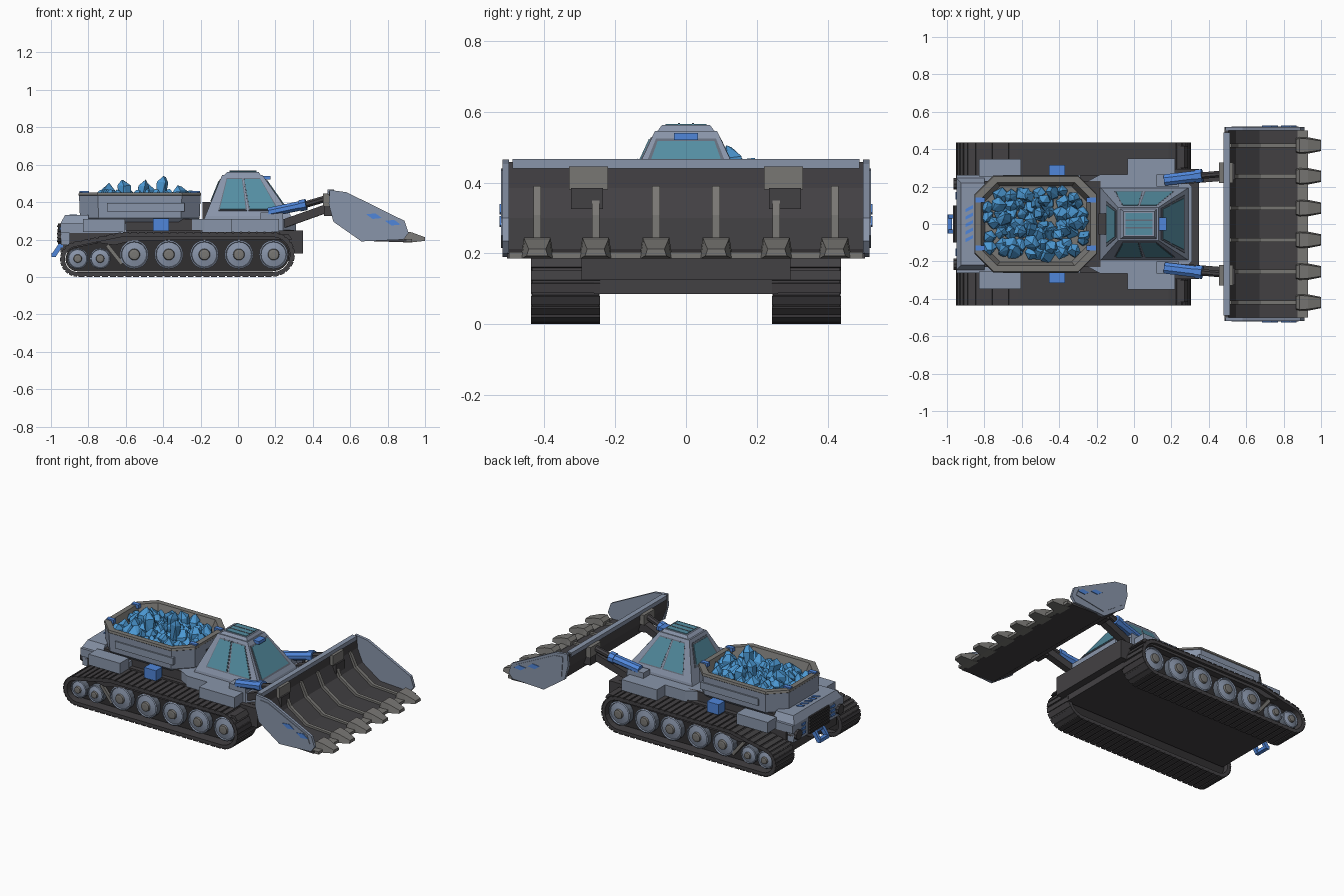
import bpy, bmesh, math, random
from mathutils import Vector as V

if "Cube" in bpy.data.objects:
    bpy.data.objects.remove(bpy.data.objects["Cube"])

random.seed(4)


def paint(name, rgb):
    m = bpy.data.materials.new(name)
    m.diffuse_color = (*rgb, 1)
    m.use_nodes = True
    m.node_tree.nodes["Principled BSDF"].inputs["Base Color"].default_value = m.diffuse_color
    return m


STEEL = paint("blue grey paint", (.25, .30, .40))
DARK = paint("dark metal", (.055, .052, .056))
BLACK = paint("black rubber", (.03, .028, .03))
TAN = paint("worn grey metal", (.19, .185, .175))
BLUE = paint("bright blue paint", (.08, .24, .70))
ORE = paint("blue crystal", (.07, .31, .64))
GLASS = paint("teal glass", (.09, .27, .36))
FRAME = paint("slate trim", (.13, .155, .20))


def finish(name, bm, mats):
    bmesh.ops.recalc_face_normals(bm, faces=bm.faces)
    me = bpy.data.meshes.new(name)
    bm.to_mesh(me)
    bm.free()
    for m in mats:
        me.materials.append(m)
    ob = bpy.data.objects.new(name, me)
    bpy.context.collection.objects.link(ob)
    return ob


def loft(name, rings, mats, bands=None, caps=True, closed=False):
    """Skin a list of equal rings; bands gives the material slot of each strip."""
    bm = bmesh.new()
    vs = [[bm.verts.new(p) for p in r] for r in rings]
    n, count = len(rings[0]), len(rings) - (0 if closed else 1)
    for k in range(count):
        a, b = vs[k], vs[(k + 1) % len(vs)]
        for i in range(n):
            f = bm.faces.new((a[i], a[(i + 1) % n], b[(i + 1) % n], b[i]))
            f.material_index = bands[k] if bands else 0
    if caps and not closed:
        bm.faces.new(vs[0][::-1])
        bm.faces.new(vs[-1]).material_index = bands[-1] if bands else 0
    return finish(name, bm, mats)


def rect(x0, x1, y0, y1, z):
    return [(x0, y0, z), (x1, y0, z), (x1, y1, z), (x0, y1, z)]


def box(name, x, y, z, mat):
    return loft(name, [rect(*x, *y, z[0]), rect(*x, *y, z[1])], [mat])


def prism(name, pts, y0, y1, mat):
    return loft(name, [[(x, y, z) for x, z in pts] for y in (y0, y1)], [mat])


def beam(name, p, q, w, h, mat, sides=4):
    p, q = V(p), V(q)
    d = (q - p).normalized()
    side = d.cross(V((0, 0, 1)) if abs(d.z) < .95 else V((1, 0, 0))).normalized()
    up = side.cross(d)
    k = 1 / math.cos(math.pi / sides) / 2
    ang = [math.tau * (i + .5) / sides for i in range(sides)]
    off = [side * w * k * math.cos(a) + up * h * k * math.sin(a) for a in ang]
    return loft(name, [[p + o for o in off], [q + o for o in off]], [mat])


def panel(name, quad, u0, u1, v0, v1, mat, t=.004):
    """Thin plate lying on a quad given as bottom-left, bottom-right, top-right, top-left."""
    a, b, c, d = map(V, quad)
    at = lambda u, v: a.lerp(b, u).lerp(d.lerp(c, u), v)
    ring = [at(u0, v0), at(u1, v0), at(u1, v1), at(u0, v1)]
    n = (b - a).cross(d - a).normalized() * t
    return loft(name, [[p - n * .2 for p in ring], [p + n for p in ring]], [mat])


def wheel(name, x, z, r, y, s):
    def ring(rad, dy):
        return [(x + rad * math.cos(math.tau * i / 20), s * (y + dy), z + rad * math.sin(math.tau * i / 20))
                for i in range(20)]
    loft(name, [ring(r, -.04), ring(r, 0), ring(r * .9, .004), ring(r * .86, -.004), ring(r * .4, .004),
                ring(r * .36, .016), ring(r * .2, .018)],
         [FRAME, STEEL, TAN], [0, 1, 1, 1, 2, 2])


def track_outline(o):
    """Track side profile, shrunk inward by o."""
    arc = lambda cx, cz, r, a0, a1: [(cx + (r - o) * math.cos(math.radians(a0 + (a1 - a0) * i / 10)),
                                      cz + (r - o) * math.sin(math.radians(a0 + (a1 - a0) * i / 10)))
                                     for i in range(11)]
    return arc(.185, .12, .12, -90, 90) + [(-.62, .24 - o)] + arc(-.857, .095, .095, 108, 270)


# Tracks, road wheels and fender boxes
for s in (1, -1):
    outer, inner = track_outline(.006), track_outline(.026)
    at = lambda pts, y: [(x, s * y, z) for x, z in pts]
    loft("track_belt", [at(outer, .245), at(outer, .435), at(inner, .435), at(inner, .245)], [DARK], closed=True)
    prism("track_frame", track_outline(.03), s * .275, s * .375, BLACK)
    prism("track_cover", [(-.80, .19), (-.62, .228), (.27, .228), (.29, .20), (.22, .20), (-.56, .195), (-.66, .17)],
          s * .3, s * .418, DARK)
    path = track_outline(.003)
    for (x0, z0), (x1, z1) in zip(path, path[1:] + path[:1]):
        length = math.hypot(x1 - x0, z1 - z0)
        n = max(1, round(length / .042))
        for i in range(n):
            e = lambda t: (x0 + (x1 - x0) * t, s * .34, z0 + (z1 - z0) * t)
            beam("track_shoe", e((i + .12) / n), e((i + .88) / n), .194, .006, DARK)
    for x in (-.555, -.37, -.18, .005, .19):
        wheel("road_wheel", x, .12, .077, .412, s)
    for x in (-.857, -.737):
        wheel("rear_wheel", x, .098, .056, .412, s)
    beam("tension_strut", (-.70, s * .4, .17), (-.62, s * .4, .07), .02, .02, TAN)

    box("front_fender_box", (-.035, .22), (s * .255, s * .35), (.24, .31), STEEL)
    box("rear_fender_box", (-.83, -.605), (s * .255, s * .348), (.24, .31), STEEL)
    box("side_tank", (-.455, -.37), (s * .25, s * .315), (.245, .312), BLUE)
    box("side_deck", (-.95, -.60), (s * .16, s * .262), (.235, .285), STEEL)

# Hull between the tracks
box("hull", (-.90, .30), (-.26, .26), (.085, .25), DARK)
box("hull_nose", (.22, .347), (-.295, .295), (.125, .248), DARK)
box("under_bed", (-.84, -.18), (-.23, .23), (.24, .31), DARK)
loft("front_deck", [[(-.30, -.20, z), (-.18, -.265, z), (.24, -.265, z), (.31, -.2, z),
                     (.31, .2, z), (.24, .265, z), (-.18, .265, z), (-.30, .2, z)] for z in (.24, .31)], [STEEL])

# Rear engine block with grille, slats, stripes and tow hook
loft("engine_block", [rect(-.945, -.80, -.245, .245, .17), rect(-.95, -.80, -.245, .245, .285),
                      rect(-.925, -.80, -.22, .22, .33)], [STEEL])
box("engine_grille", (-.962, -.94), (-.10, .10), (.175, .285), BLACK)
for i in range(5):
    box("grille_bar", (-.967, -.955), (-.10, .10), (.188 + i * .02, .194 + i * .02), DARK)
    y = -.085 + i * .04
    loft("deck_stripe", [[(-.90, y - .012, z), (-.862, y + .008, z), (-.862, y + .026, z), (-.90, y + .006, z)]
                         for z in (.329, .334)], [BLUE])
for s in (1, -1):
    for i in range(3):
        box("rear_slat", (-.955, -.94), (s * .13, s * .17), (.195 + i * .028, .21 + i * .028), BLUE)
    beam("exhaust", (-.965, s * .215, .215), (-.90, s * .215, .215), .06, .06, DARK, 10)
    beam("hook_side", (-.945, s * .04, .175), (-.985, s * .04, .115), .02, .025, BLUE)
for x, z in ((-.948, .168), (-.985, .117)):
    beam("hook_bar", (x, -.05, z), (x, .05, z), .025, .022, BLUE)
box("hook_mount", (-.95, -.90), (-.05, .05), (.13, .18), DARK)


# Hopper
def octo(hx, hy, c, z, cx=-.525):
    q = [(hx, hy - c), (hx - c, hy), (c - hx, hy), (-hx, hy - c), (-hx, c - hy), (c - hx, -hy), (hx - c, -hy), (hx, c - hy)]
    return [(cx + x, y, z) for x, y in q]


loft("hopper", [octo(.30, .23, .09, .295), octo(.32, .25, .10, .315), octo(.325, .255, .10, .435),
                octo(.328, .258, .10, .438), octo(.325, .255, .10, .452), octo(.292, .222, .085, .452),
                octo(.272, .202, .08, .39)], [STEEL, TAN, DARK], [0, 0, 1, 1, 1, 1])
for s in (1, -1):
    box("hopper_side_panel", (-.70, -.285), (s * .24, s * .262), (.35, .395), STEEL)
    for x in (-.822, -.228):
        box("hopper_clip", (x - .025, x + .025), (s * .115, s * .142), (.435, .46), BLUE)

# Crystal load: faceted chunks
bm = bmesh.new()
spots = [(-.77 + i * .054, -.16 + j * .053) for i in range(10) for j in range(7)]
spots = [p for p in spots if abs(p[0] + .525) + abs(p[1]) < .36]
peaks = [(-.70, .02, .505), (-.60, -.04, .525), (-.52, .06, .525), (-.42, -.05, .545), (-.31, .0, .495), (-.47, .13, .51)]
rocks = [(x + random.uniform(-.015, .015), y + random.uniform(-.015, .015), random.uniform(.44, .475)) for x, y in spots]
for x, y, top in rocks + peaks:
    r = random.uniform(.032, .045)
    lean = V((random.uniform(-.03, .03), random.uniform(-.03, .03), 0))
    turn = random.random() * 6
    pts = []
    for k, (h, w) in enumerate(((.38, .8), (top - .035, 1.0), (top, .3))):
        for i in range(5 if k < 2 else 2):
            a = turn + k * .3 + math.tau * (i + random.uniform(-.2, .2)) / (5 if k < 2 else 2)
            pts.append(bm.verts.new(V((x + w * r * math.cos(a), y + w * r * math.sin(a),
                                       h + random.uniform(-.012, 0))) + lean * (k / 2)))
    out = bmesh.ops.convex_hull(bm, input=pts)
    bmesh.ops.delete(bm, geom=list({v for v in out["geom_interior"] + out["geom_unused"]
                                    if isinstance(v, bmesh.types.BMVert)}), context='VERTS')
finish("crystal_load", bm, [ORE])

# Cab with glazed panels
low, high = rect(-.175, .285, -.19, .19, .325), rect(-.085, .13, -.088, .088, .545)
loft("cab", [rect(-.185, .295, -.195, .195, .30), low, high], [STEEL])
faces = [[low[i], low[(i + 1) % 4], high[(i + 1) % 4], high[i]] for i in range(4)]
for f, u in ((0, 0), (2, 1)):
    for a, b in ((.15, .48), (.53, .88)):
        panel("side_trim", faces[f], abs(u - a + .015), abs(u - b - .015), .13, .92, FRAME, .003 if not u else -.003)
        panel("side_window", faces[f], abs(u - a), abs(u - b), .16, .89, GLASS, .006 if not u else -.006)
panel("windshield_trim", faces[1], .07, .93, .10, .90, FRAME, .003)
panel("windshield", faces[1], .11, .89, .14, .86, GLASS, .006)
panel("rear_window_trim", faces[3], .12, .88, .3, .9, FRAME, .003)
panel("rear_window", faces[3], .17, .83, .36, .85, GLASS, .006)
loft("cab_roof", [rect(-.08, .125, -.085, .085, .54), rect(-.055, .11, -.068, .068, .562)], [STEEL])
box("roof_window", (-.045, .10), (-.058, .058), (.56, .566), GLASS)
for y in (-.02, .02):
    box("roof_window_bar", (-.045, .10), (y - .003, y + .003), (.56, .568), FRAME)
box("roof_lamp", (.13, .175), (-.034, .034), (.52, .54), BLUE)
box("cab_rear_vent", (-.19, -.15), (-.055, .055), (.31, .40), DARK)

# Loader arms and hydraulic cylinders
for s in (1, -1):
    beam("lift_arm", (.19, s * .23, .265), (.50, s * .255, .375), .045, .045, DARK)
    beam("cylinder", (.165, s * .235, .345), (.355, s * .258, .385), .06, .05, BLUE, 8)
    beam("cylinder_cap", (.33, s * .255, .38), (.365, s * .259, .387), .07, .06, BLUE, 8)
    beam("piston_rod", (.355, s * .258, .385), (.49, s * .27, .425), .035, .035, DARK, 8)
    box("arm_bracket", (.12, .24), (s * .20, s * .265), (.30, .345), STEEL)
    box("bucket_bracket", (.455, .53), (s * .22, s * .33), (.38, .445), TAN)
    box("bucket_pivot", (.46, .54), (s * .235, s * .325), (.325, .385), DARK)

# Bucket shell, rim, cheeks, ribs and teeth
prism("bucket_shell", [(.485, .458), (.487, .38), (.52, .295), (.66, .193), (.90, .185), (.90, .20), (.67, .213),
                       (.545, .30), (.508, .385), (.505, .458)], -.505, .505, DARK)
box("bucket_top_rim", (.478, .512), (-.49, .49), (.44, .467), STEEL)
box("bucket_lip", (.875, .93), (-.50, .50), (.186, .204), TAN)
cheek = [(.49, .465), (.58, .453), (.89, .30), (.912, .235), (.885, .20), (.66, .19), (.51, .295), (.485, .39)]
for s in (1, -1):
    prism("bucket_cheek", cheek, s * .50, s * .518, STEEL)
    prism("cheek_plate", [(.52, .44), (.58, .435), (.86, .30), (.88, .25), (.67, .215), (.53, .31)],
          s * .517, s * .522, STEEL)
    for x, z in ((.685, .335), (.785, .30)):
        prism("cheek_mark", [(x, z), (x + .05, z + .005), (x + .085, z - .02), (x + .035, z - .025)],
              s * .521, s * .526, BLUE)
for y in (-.42, -.255, -.085, .085, .255, .42):
    prism("bucket_rib", [(.50, .39), (.52, .39), (.56, .308), (.68, .226), (.88, .212), (.88, .195), (.66, .20),
                         (.53, .30)], y - .011, y + .011, TAN)
    tooth = lambda x, w, z0, z1: [(x, y - w, z0), (x, y + w, z0), (x, y + w * .8, z1), (x, y - w * .8, z1)]
    loft("bucket_tooth", [tooth(.865, .04, .19, .225), tooth(.885, .047, .185, .245), tooth(.93, .044, .185, .238),
                          tooth(1.0, .03, .193, .212)], [TAN])
